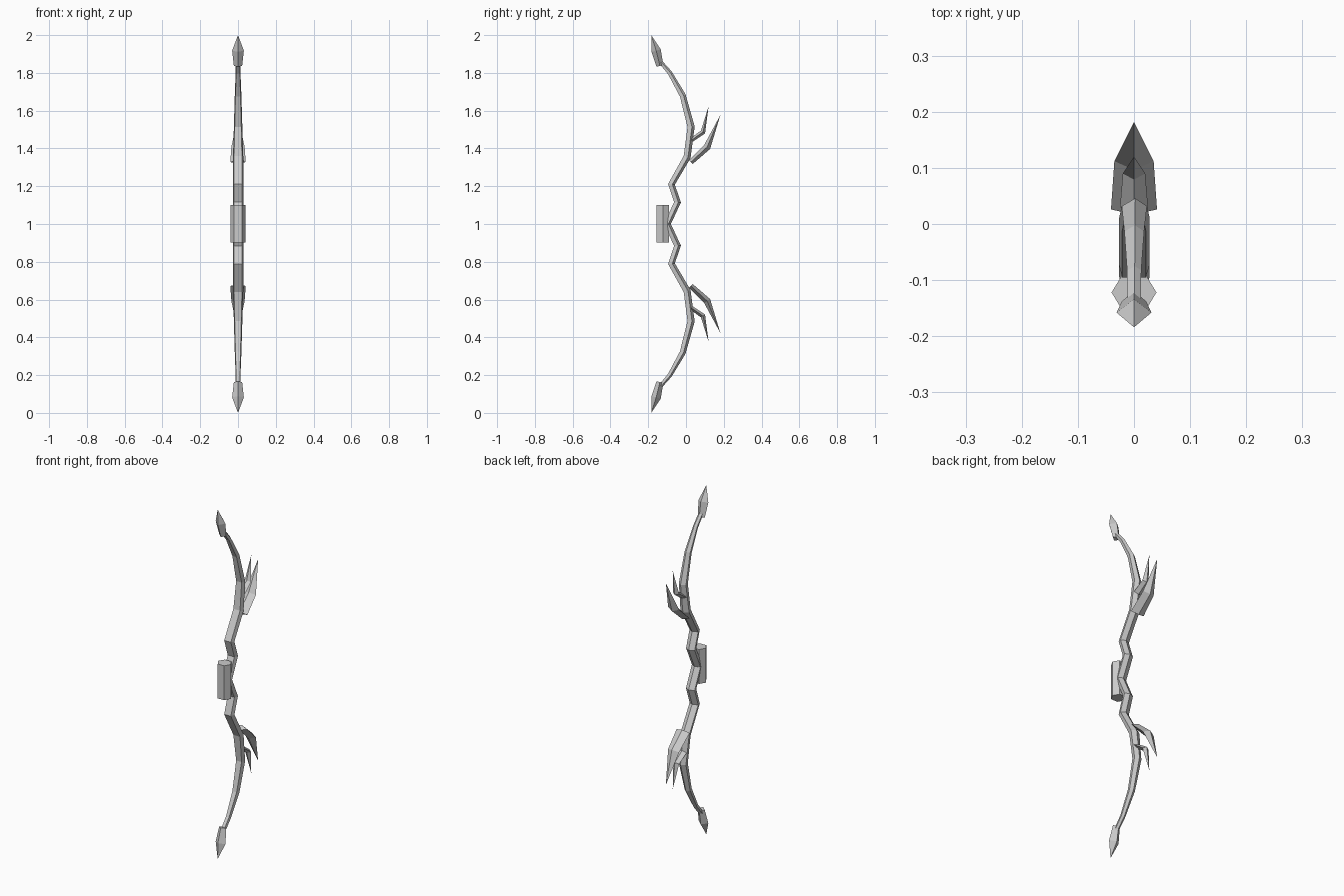
import bpy, bmesh, math
from mathutils import Vector

if "Cube" in bpy.data.objects:
    bpy.data.objects.remove(bpy.data.objects["Cube"])

DIAMOND = [(1, 0), (0, 1), (-1, 0), (0, -1)]
PENTAGON = [(0.1, 1.0), (-0.95, 0.25), (-0.75, -1), (0.75, -1), (1.0, 0.25)]


def loft(name, stations, section):
    """Sweep a section along a side-view path; station = (y, z, half_x, half_depth)."""
    bm = bmesh.new()
    rings = []
    pts = [Vector((s[0], s[1])) for s in stations]
    for i, (y, z, hx, hd) in enumerate(stations):
        t = Vector((0, 0))
        if i > 0:
            t += (pts[i] - pts[i - 1]).normalized()
        if i < len(pts) - 1:
            t += (pts[i + 1] - pts[i]).normalized()
        t.normalize()
        ny, nz = t.y, -t.x
        rings.append([bm.verts.new((a * hx, y + b * hd * ny, z + b * hd * nz))
                      for a, b in section])
    n = len(section)
    for r0, r1 in zip(rings, rings[1:]):
        for k in range(n):
            bm.faces.new((r0[k], r0[(k + 1) % n], r1[(k + 1) % n], r1[k]))
    bm.faces.new(rings[0])
    bm.faces.new(rings[-1])
    bmesh.ops.remove_doubles(bm, verts=bm.verts, dist=0.0005)
    bmesh.ops.recalc_face_normals(bm, faces=bm.faces)
    mesh = bpy.data.meshes.new(name)
    bm.to_mesh(mesh)
    bm.free()
    obj = bpy.data.objects.new(name, mesh)
    bpy.context.collection.objects.link(obj)
    return obj


def mirrored(stations):
    return [(y, 2 - z, hx, hd) for y, z, hx, hd in stations]


# Bow limb: upper half, continued downward by mirroring about z = 1
upper = [(-0.098, 1.0, 0.028, 0.018),
         (-0.045, 1.115, 0.028, 0.018),
         (-0.077, 1.21, 0.028, 0.018),
         (0.006, 1.355, 0.028, 0.019),
         (0.027, 1.515, 0.023, 0.019),
         (-0.017, 1.68, 0.018, 0.016),
         (-0.085, 1.80, 0.013, 0.012),
         (-0.145, 1.87, 0.012, 0.010)]
loft("bow_limb", mirrored(upper)[:0:-1] + upper, PENTAGON)

# Parts repeated on both limbs
parts = {
    "tip_point": [(-0.138, 1.837, 0.022, 0.019),
                  (-0.158, 1.918, 0.031, 0.025),
                  (-0.184, 2.0, 0, 0)],
    "large_blade": [(0.026, 1.328, 0.041, 0.014),
                    (0.112, 1.408, 0.035, 0.019),
                    (0.182, 1.577, 0, 0)],
    "small_blade": [(0.03, 1.445, 0.025, 0.011),
                    (0.09, 1.487, 0.02, 0.013),
                    (0.12, 1.625, 0, 0)],
}
for name, st in parts.items():
    loft("upper_" + name, st, DIAMOND)
    loft("lower_" + name, mirrored(st), DIAMOND)

# Hexagonal hand grip
hexagon = [(math.cos(math.radians(60 * k)), math.sin(math.radians(60 * k))) for k in range(6)]
loft("hand_grip", [(-0.122, 0.903, 0.04, 0.038), (-0.122, 1.1, 0.04, 0.038)], hexagon)
